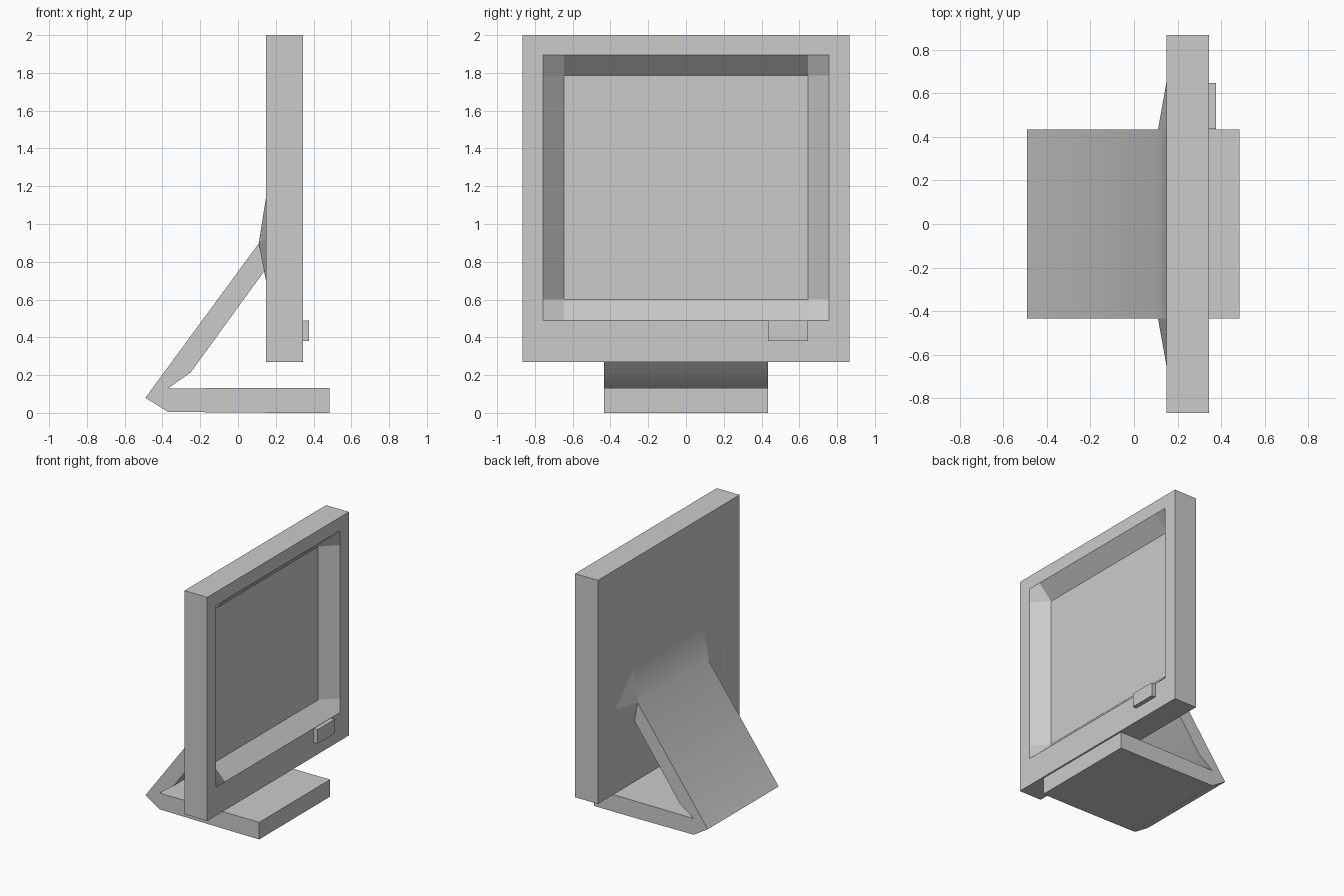
import bpy, bmesh, math

if "Cube" in bpy.data.objects:
    bpy.data.objects.remove(bpy.data.objects["Cube"], do_unlink=True)

grey = bpy.data.materials.new("plain_grey")
grey.use_nodes = True
grey.diffuse_color = (0.6, 0.6, 0.6, 1)
grey.node_tree.nodes["Principled BSDF"].inputs["Base Color"].default_value = (0.6, 0.6, 0.6, 1)


def finish(name, bm):
    """Turn a bmesh into a named grey object."""
    bmesh.ops.recalc_face_normals(bm, faces=bm.faces)
    mesh = bpy.data.meshes.new(name)
    bm.to_mesh(mesh)
    bm.free()
    mesh.materials.append(grey)
    obj = bpy.data.objects.new(name, mesh)
    bpy.context.collection.objects.link(obj)
    return obj


def box(name, xs, ys, zs):
    bm = bmesh.new()
    for v in bmesh.ops.create_cube(bm, size=1)["verts"]:
        v.co = (xs[v.co.x > 0], ys[v.co.y > 0], zs[v.co.z > 0])
    return finish(name, bm)


FRONT, BACK, DEPTH = 0.343, 0.148, 0.11

# Screen housing: a slab whose front carries a recess with sloping walls
outer_y, outer_z = (-0.866, 0.866), (0.27, 2.0)
ys, zs = (-0.757, -0.647, 0.647, 0.757), (0.49, 0.6, 1.785, 1.895)
bm = bmesh.new()
inner = (1, 2)
grid = [[bm.verts.new((FRONT - DEPTH * (i in inner and j in inner), y, z))
         for j, z in enumerate(zs)] for i, y in enumerate(ys)]
for i in range(3):
    for j in range(3):
        quad = [grid[i][j], grid[i + 1][j], grid[i + 1][j + 1], grid[i][j + 1]]
        # start the upper left and lower right corners so they fold on the mitre
        shift = int((i == 0) != (j == 0) and i != 1 and j != 1)
        bm.faces.new(quad[shift:] + quad[:shift])

# Rim around the recess, sides and back
rim, back = ([bm.verts.new((x, outer_y[a], outer_z[b]))
              for a, b in ((0, 0), (1, 0), (1, 1), (0, 1))] for x in (FRONT, BACK))
edges = [[grid[i][0] for i in range(4)],
         [grid[3][j] for j in range(4)],
         [grid[i][3] for i in reversed(range(4))],
         [grid[0][j] for j in reversed(range(4))]]
for k in range(4):
    n = (k + 1) % 4
    bm.faces.new([rim[k], rim[n]] + edges[k][::-1])
    bm.faces.new((rim[n], rim[k], back[k], back[n]))
bm.faces.new(back)
finish("screen_housing", bm)

# Power button under the recess
box("power_button", (FRONT, 0.376), (0.435, 0.647), (0.38, 0.488))

# Folded stand: foot plate, leaning leg and its blend into the housing
HALF = 0.433
profile = [(-0.49, 0.08), (-0.37, 0.005), (0.23, 0), (0.485, 0), (0.485, 0.132),
           (-0.37, 0.13), (-0.25, 0.215), (0.142, 0.755), (BACK, 0.7),
           (BACK, 1.14), (0.11, 0.897)]
bm = bmesh.new()
side = bm.faces.new([bm.verts.new((x, -HALF, z)) for x, z in profile])
swept = bmesh.ops.extrude_face_region(bm, geom=[side])["geom"]
for v in swept:
    if isinstance(v, bmesh.types.BMVert):
        v.co.y = HALF
stand = finish("stand", bm)

bpy.ops.object.select_all(action="DESELECT")
stand.select_set(True)
bpy.context.view_layer.objects.active = stand
bpy.ops.object.shade_smooth_by_angle(angle=math.radians(30))

# Flared gussets either side of the leg
for name, s in (("left_gusset", 1), ("right_gusset", -1)):
    bm = bmesh.new()
    for x, y, z in ((0.11, HALF, 0.897), (BACK, HALF, 1.14), (BACK, 0.645, 0.925),
                    (BACK, 0.645, 0.7), (BACK, HALF, 0.7)):
        bm.verts.new((x, s * y, z))
    bmesh.ops.convex_hull(bm, input=bm.verts)
    finish(name, bm)
